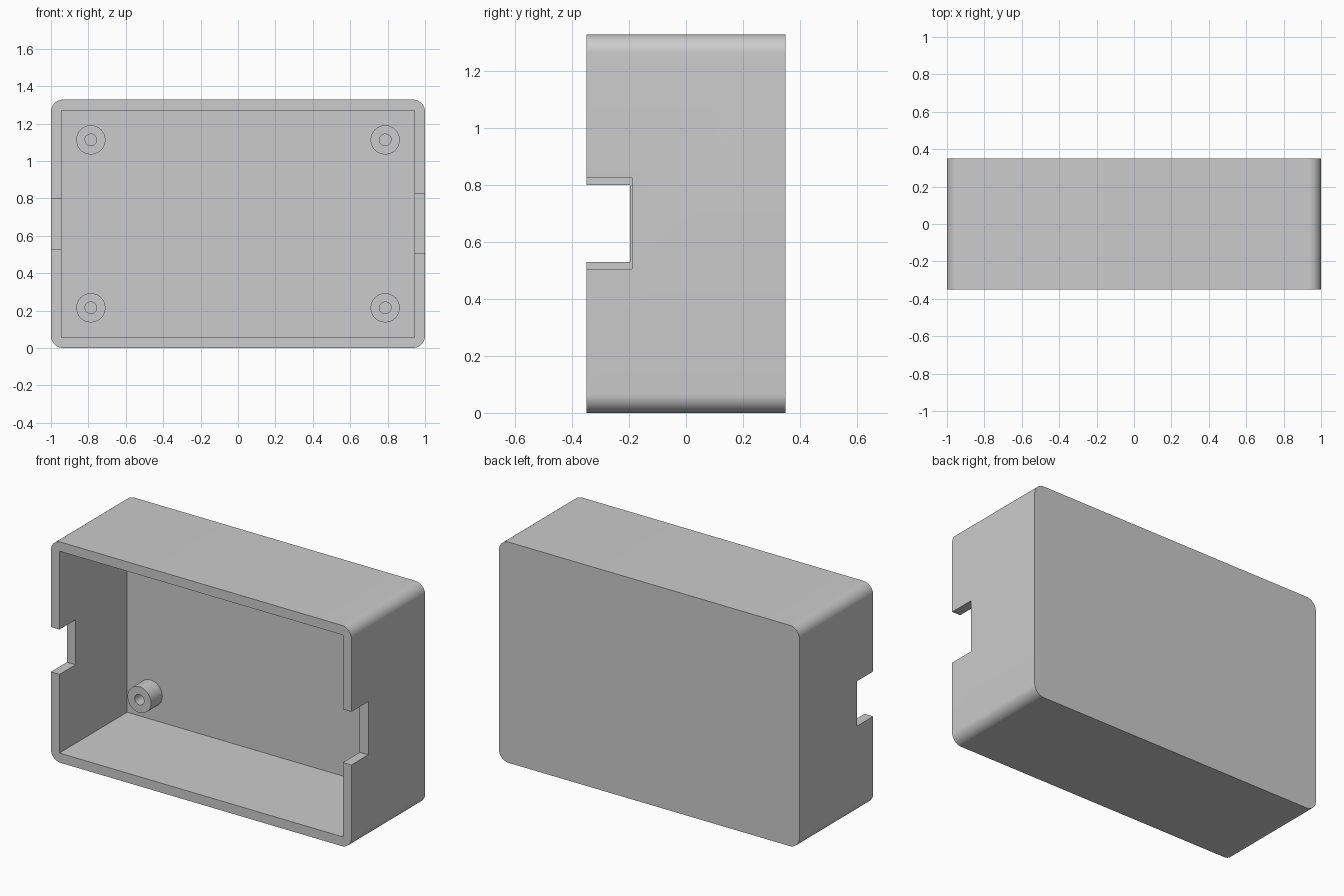
import bpy, bmesh
from math import cos, sin, pi

if "Cube" in bpy.data.objects:
    bpy.data.objects.remove(bpy.data.objects["Cube"])

W, D, H = 1.0, 0.35, 1.328      # half width, half depth, height
T, R = 0.057, 0.065             # wall thickness, corner radius
MID = H / 2
FLOOR = D - T                   # inner face of the back panel


def mesh_object(name, bm):
    bmesh.ops.recalc_face_normals(bm, faces=bm.faces)
    me = bpy.data.meshes.new(name)
    bm.to_mesh(me)
    bm.free()
    ob = bpy.data.objects.new(name, me)
    bpy.context.collection.objects.link(ob)
    return ob


def box(name, x0, x1, y0, y1, z0, z1):
    bm = bmesh.new()
    bmesh.ops.create_cube(bm, size=1)
    for v in bm.verts:
        v.co.x = x0 + (v.co.x + 0.5) * (x1 - x0)
        v.co.y = y0 + (v.co.y + 0.5) * (y1 - y0)
        v.co.z = z0 + (v.co.z + 0.5) * (z1 - z0)
    return mesh_object(name, bm)


def smooth(ob):
    bpy.ops.object.select_all(action='DESELECT')
    ob.select_set(True)
    bpy.context.view_layer.objects.active = ob
    bpy.ops.object.shade_smooth_by_angle(angle=pi / 6)


# Case body: rounded rectangle extruded along y
bm = bmesh.new()
outline = []
for k, (sx, sz) in enumerate([(1, 1), (-1, 1), (-1, -1), (1, -1)]):
    for i in range(13):
        a = (k + i / 12) * pi / 2
        outline.append(bm.verts.new((sx * (W - R) + R * cos(a), -D,
                                     MID + sz * (MID - R) + R * sin(a))))
face = bm.faces.new(outline)
new = bmesh.ops.extrude_face_region(bm, geom=[face], use_keep_orig=True)["geom"]
bmesh.ops.translate(bm, vec=(0, 2 * D, 0),
                    verts=[g for g in new if isinstance(g, bmesh.types.BMVert)])
case = mesh_object("case_body", bm)

# Cavity and the two cable notches in the side walls
cutters = [
    box("cavity_cutter", T - W, W - T, -D - 0.1, FLOOR, T, H - T),
    box("left_notch_cutter", -W - 0.1, -W + 0.12, -D - 0.2, -0.197, 0.53, 0.80),
    box("right_notch_cutter", W - 0.12, W + 0.1, -D - 0.2, -0.19, 0.505, 0.825),
]
bpy.context.view_layer.objects.active = case
for c in cutters:
    mod = case.modifiers.new(c.name, 'BOOLEAN')
    mod.operation, mod.solver, mod.object = 'DIFFERENCE', 'EXACT', c
    bpy.ops.object.modifier_apply(modifier=mod.name)
    bpy.data.objects.remove(c)
smooth(case)


# Screw posts: hollow tubes standing on the back panel
def screw_post(name, x, z, r=0.078, hole=0.031, length=0.107, n=48):
    bm = bmesh.new()
    profile = [(hole, FLOOR), (hole, FLOOR - length), (r, FLOOR - length), (r, FLOOR)]
    rings = [[bm.verts.new((x + rad * cos(2 * pi * i / n), y,
                            z + rad * sin(2 * pi * i / n))) for i in range(n)]
             for rad, y in profile]
    for a, b in zip(rings, rings[1:] + rings[:1]):
        for i in range(n):
            j = (i + 1) % n
            bm.faces.new((a[i], a[j], b[j], b[i]))
    smooth(mesh_object(name, bm))


for sx, side in ((-1, "left"), (1, "right")):
    for sz, level in ((-1, "lower"), (1, "upper")):
        screw_post(f"screw_post_{level}_{side}", sx * 0.787, MID + sz * 0.449)
